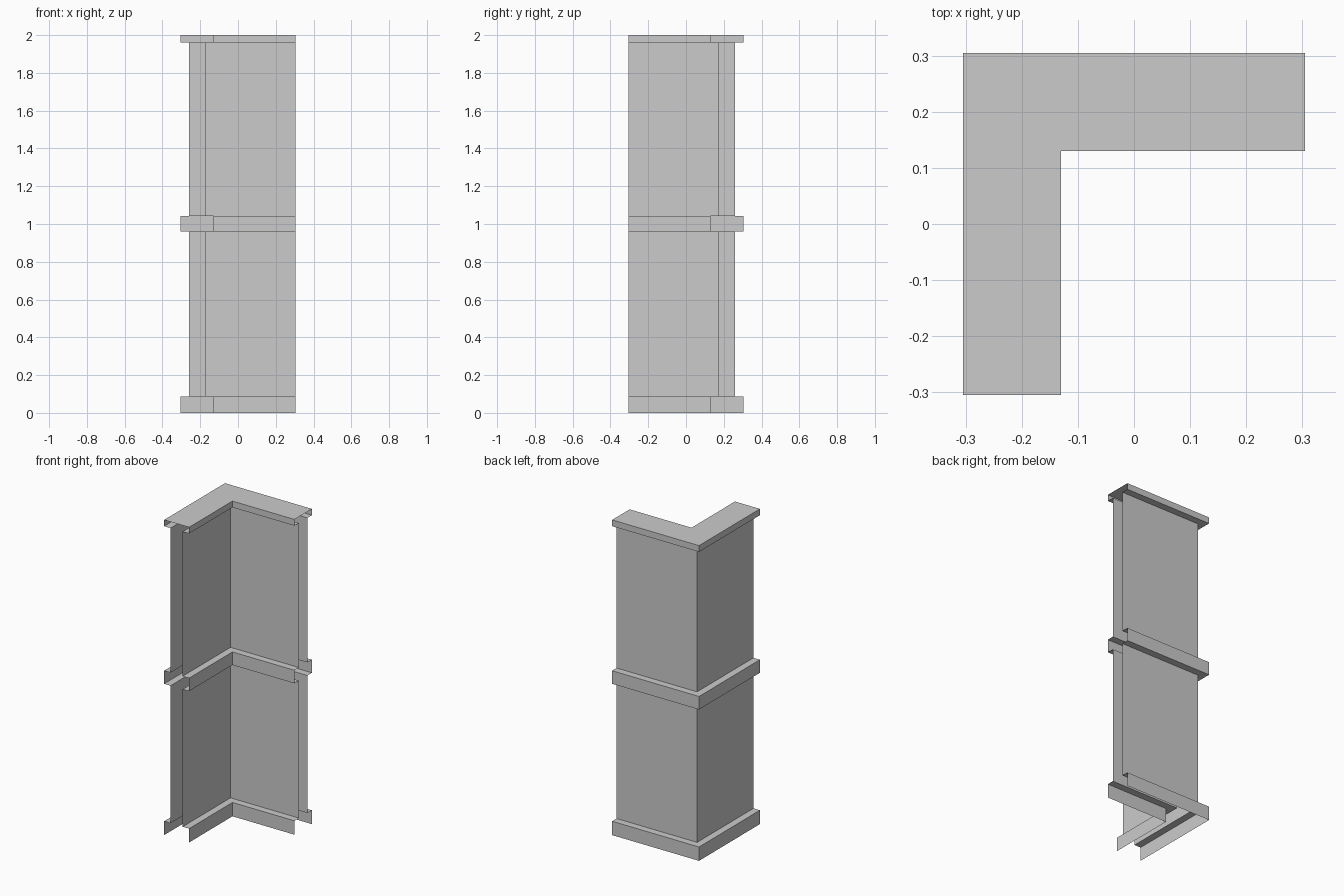
import bpy

if "Cube" in bpy.data.objects:
    bpy.data.objects.remove(bpy.data.objects["Cube"])

END = 0.305              # open ends of both legs
OUT_T, OUT_W = 0.305, 0.26    # outer trim / outer wall offsets
IN_T, IN_W = 0.13, 0.175      # inner trim / inner wall offsets


def sweep(name, profiles):
    """Sweep open (offset, z) profiles around the L-shaped corner path."""
    verts, faces = [], []
    for prof in profiles:
        base = len(verts)
        for d, z in prof:
            verts += [(END, d, z), (-d, d, z), (-d, -END, z)]
        for i in range(len(prof) - 1):
            for j in range(2):
                a = base + 3 * i + j
                faces.append((a, a + 1, a + 4, a + 3))
    mesh = bpy.data.meshes.new(name)
    mesh.from_pydata(verts, [], faces)
    mesh.update()
    obj = bpy.data.objects.new(name, mesh)
    bpy.context.collection.objects.link(obj)
    return obj


# Base trim: vertical skirting with a ledge back to each wall, open below
sweep("base_trim", [
    [(OUT_T, 0), (OUT_T, 0.088), (OUT_W, 0.088)],
    [(IN_W, 0.088), (IN_T, 0.088), (IN_T, 0)],
])

# Lower and upper wall panels, outer and inner skins
for name, z0, z1 in (("lower_wall", 0.088, 0.96), ("upper_wall", 1.043, 1.96)):
    sweep(name, [[(OUT_W, z0), (OUT_W, z1)], [(IN_W, z1), (IN_W, z0)]])

# Middle rail: channel on both sides
sweep("middle_rail", [
    [(OUT_W, 0.96), (OUT_T, 0.96), (OUT_T, 1.043), (OUT_W, 1.043)],
    [(IN_W, 1.043), (IN_T, 1.043), (IN_T, 0.96), (IN_W, 0.96)],
])

# Top cap: closed over the top with ledges back to the walls
sweep("top_cap", [
    [(OUT_W, 1.96), (OUT_T, 1.96), (OUT_T, 2), (IN_T, 2), (IN_T, 1.96), (IN_W, 1.96)],
])
